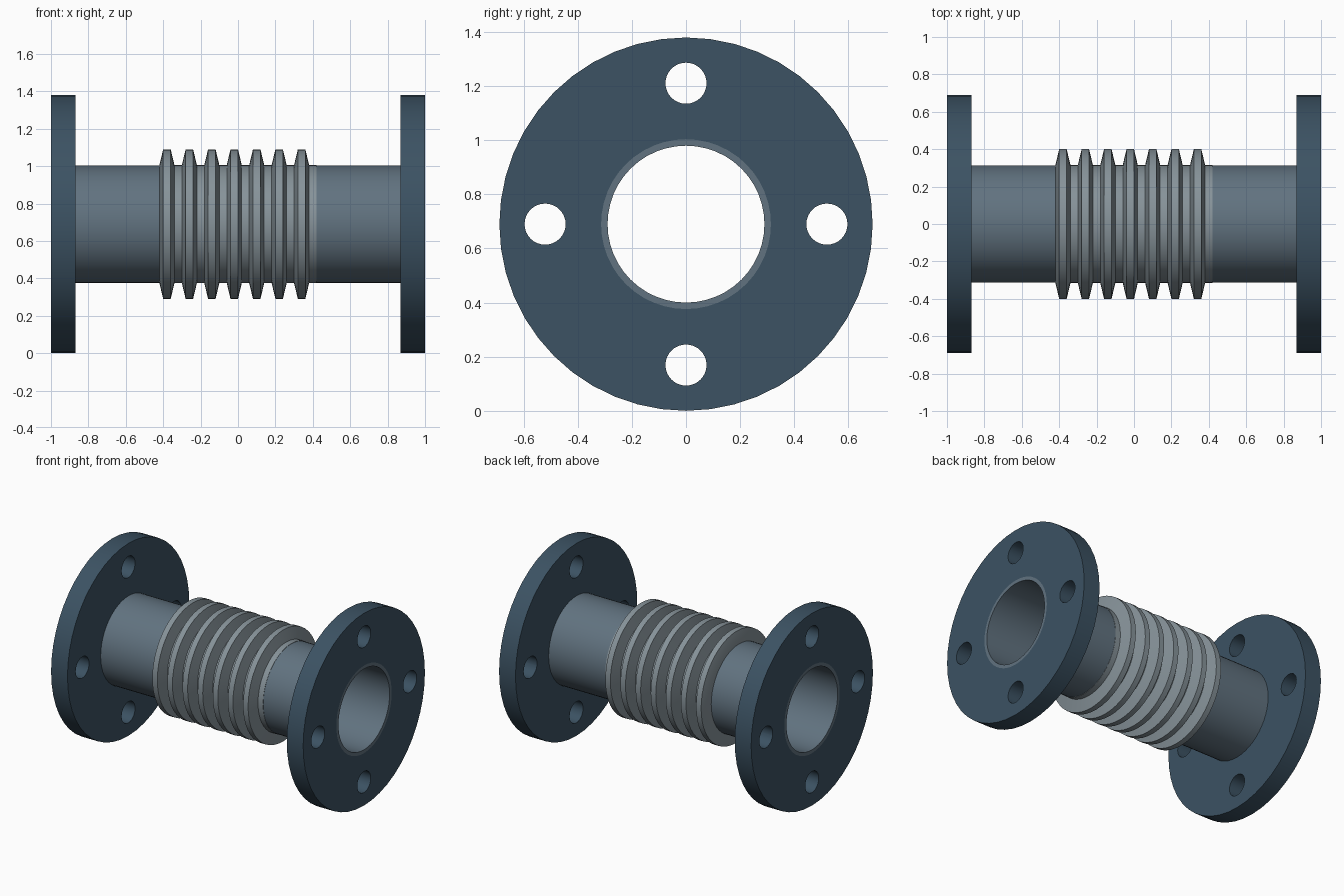
import bpy
from math import pi, sin, cos, radians

if "Cube" in bpy.data.objects:
    bpy.data.objects.remove(bpy.data.objects["Cube"])

CZ = 0.69          # height of the pipe axis
SIDES = 48


def material(name, rgb):
    m = bpy.data.materials.new(name)
    m.diffuse_color = (*rgb, 1)
    m.use_nodes = True
    m.node_tree.nodes["Principled BSDF"].inputs["Base Color"].default_value = m.diffuse_color
    return m


flange_blue = material("flange_blue", (0.045, 0.085, 0.125))
pipe_steel = material("pipe_steel", (0.12, 0.17, 0.215))
bellows_grey = material("bellows_grey", (0.24, 0.29, 0.32))


def finish(ob, name, mat):
    ob.name = ob.data.name = name
    ob.data.materials.append(mat)
    bpy.ops.object.select_all(action='DESELECT')
    bpy.context.view_layer.objects.active = ob
    ob.select_set(True)
    bpy.ops.object.shade_smooth_by_angle(angle=radians(20))
    return ob


def cylinder_x(radius, depth, loc, sides=SIDES):
    # cylinder lying along the x axis
    bpy.ops.mesh.primitive_cylinder_add(vertices=sides, radius=radius, depth=depth,
                                        location=loc, rotation=(0, pi / 2, 0))
    return bpy.context.object


def lathe_x(name, profile, mat):
    # revolve a closed (x, radius) profile about the pipe axis
    n = len(profile)
    verts = [(x, r * cos(2 * pi * i / SIDES), CZ + r * sin(2 * pi * i / SIDES))
             for i in range(SIDES) for x, r in profile]
    faces = [(i * n + j, i * n + (j + 1) % n,
              (i + 1) % SIDES * n + (j + 1) % n, (i + 1) % SIDES * n + j)
             for i in range(SIDES) for j in range(n)]
    me = bpy.data.meshes.new(name)
    me.from_pydata(verts, [], faces)
    ob = bpy.data.objects.new(name, me)
    bpy.context.collection.objects.link(ob)
    bpy.context.view_layer.objects.active = ob
    bpy.ops.object.select_all(action='DESELECT')
    ob.select_set(True)
    bpy.ops.object.mode_set(mode='EDIT')
    bpy.ops.mesh.select_all(action='SELECT')
    bpy.ops.mesh.normals_make_consistent(inside=False)
    bpy.ops.object.mode_set(mode='OBJECT')
    return finish(ob, name, mat)


def flange(name, x):
    disc = cylinder_x(0.69, 0.13, (x, 0, CZ))
    # pipe bore and four bolt holes
    cutters = [cylinder_x(0.314, 0.4, (x, 0, CZ))]
    for i in range(4):
        a = i * pi / 2
        cutters.append(cylinder_x(0.076, 0.4, (x, 0.521 * cos(a), CZ + 0.521 * sin(a)), 32))
    for c in cutters:
        c.hide_render = True
        mod = disc.modifiers.new("hole", 'BOOLEAN')
        mod.object, mod.operation, mod.solver = c, 'DIFFERENCE', 'EXACT'
        bpy.context.view_layer.objects.active = disc
        bpy.ops.object.modifier_apply(modifier=mod.name)
        bpy.data.objects.remove(c)
    return finish(disc, name, flange_blue)


# end flanges
flange("left_flange", -0.935)
flange("right_flange", 0.935)

# thin-walled pipe, flush with the flange faces
lathe_x("pipe", [(-1, 0.29), (-1, 0.314), (1, 0.314), (1, 0.29)], pipe_steel)

# bellows: seven trapezoid ridges wrapped round the pipe
ridge = [(0, 0.316), (0.02, 0.40), (0.06, 0.40), (0.08, 0.316)]
outer = [(-0.42 + 0.12 * k + dx, r) for k in range(7) for dx, r in ridge]
lathe_x("bellows", [(-0.42, 0.30)] + outer + [(0.42, 0.316), (0.42, 0.30)], bellows_grey)
